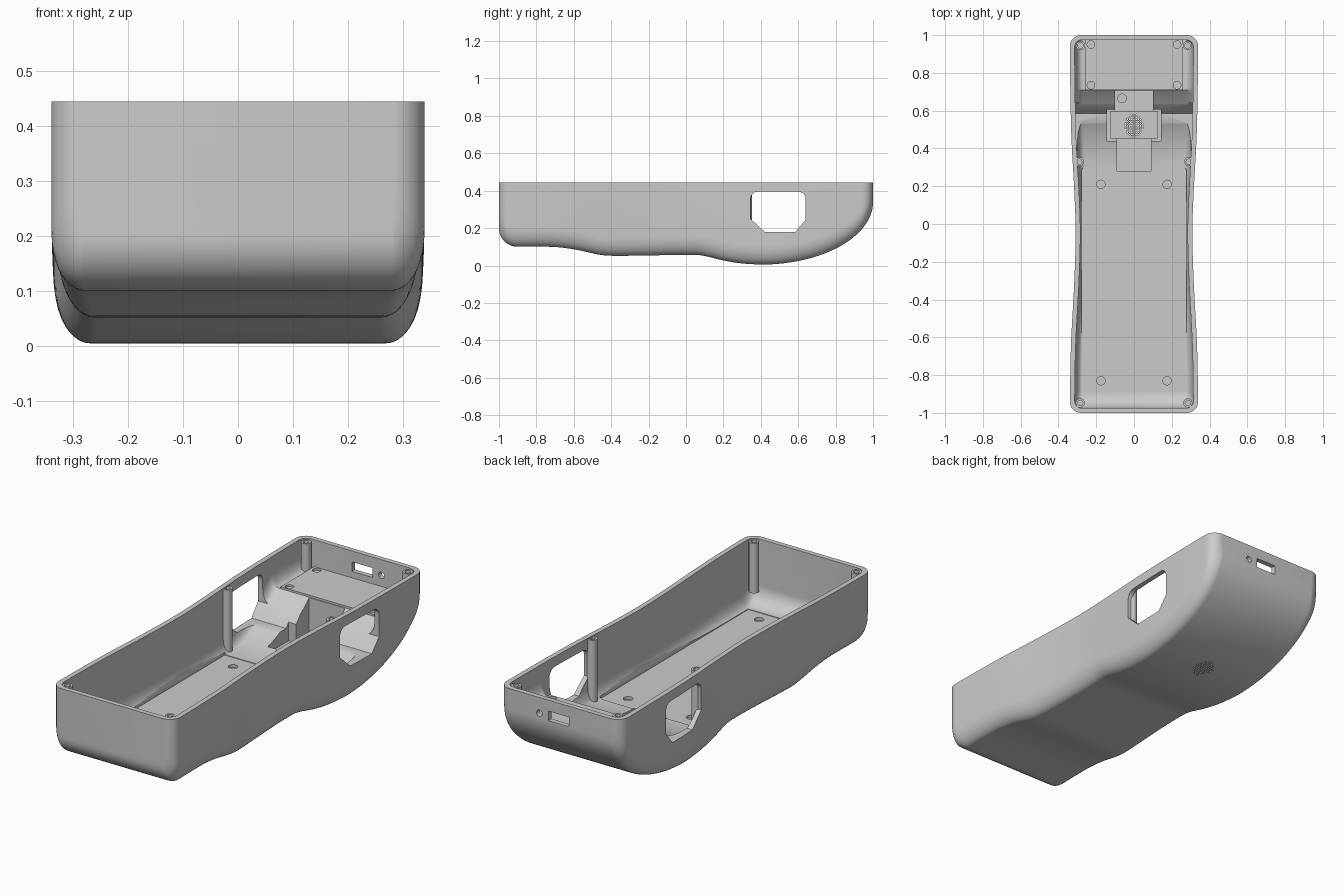
import bpy, bmesh
from math import cos, sin, pi, sqrt, radians

if "Cube" in bpy.data.objects:
    bpy.data.objects.remove(bpy.data.objects["Cube"])

grey = bpy.data.materials.new("case grey")
grey.use_nodes = True
grey.diffuse_color = (0.6, 0.6, 0.6, 1)
grey.node_tree.nodes["Principled BSDF"].inputs["Base Color"].default_value = (0.6, 0.6, 0.6, 1)

RIM = 0.445
WALL = 0.025
KEEL = [(-1, .1), (-.72, .1), (-.6, .087), (-.45, .056), (-.35, .052),
        (0, .057), (.08, .055), (.2, .027), (.3, .011), (.4, .005)]
WAIST = [(-1, .34), (-.65, .334), (-.3, .316), (-.05, .309), (.15, .315), (.45, .331), (.7, .337), (1, .34)]


def smooth(table, t):
    """Cubic interpolation through a table of points."""
    n = len(table)
    t = min(max(t, table[0][0]), table[-1][0])
    i = max(k for k in range(n - 1) if table[k][0] <= t)

    def slope(k):
        a, b = table[max(k - 1, 0)], table[min(k + 1, n - 1)]
        return (b[1] - a[1]) / (b[0] - a[0])
    (x0, y0), (x1, y1) = table[i], table[i + 1]
    h = x1 - x0
    u = (t - x0) / h
    return (y0 * (1 + 2 * u) * (1 - u) ** 2 + y1 * u * u * (3 - 2 * u)
            + h * u * (1 - u) * (slope(i) * (1 - u) - slope(i + 1) * u))


def arc(u):
    return 1 - sqrt(max(0, 1 - min(u, 1) ** 2))


def outer_floor(y):
    if y > .4:
        return .005 + .335 * arc((y - .4) / .6)
    return smooth(KEEL, y) + .1 * arc(max(0, (-.9 - y) / .1))


def inner_floor(y):
    if y > .29:
        return .125 + .175 * min(1, (y - .29) / .42) ** 2.2
    return .125 + .085 * arc(max(0, (-.89 - y) / .085))


def finish(name, bm):
    bmesh.ops.recalc_face_normals(bm, faces=bm.faces[:])
    mesh = bpy.data.meshes.new(name)
    bm.to_mesh(mesh)
    bm.free()
    mesh.materials.append(grey)
    obj = bpy.data.objects.new(name, mesh)
    bpy.context.scene.collection.objects.link(obj)
    return obj


def loft(name, end, inset, floor, top, rx, rz):
    """Trough-shaped solid with rounded plan corners and lower edges."""
    kinks = [k for k in (-.89, .29, .71)]
    stations = sorted([-end * cos(pi * i / 110) for i in range(111)] + kinks)
    bm = bmesh.new()
    rings = []
    for y in stations:
        d = end - abs(y)
        s = max(.04, sqrt(max(0, 1 - max(0, 1 - d / rx) ** 2)))
        core = smooth(WAIST, y) - inset - rx
        z = floor(y)
        lift = min(rz, (top - z) * .9)
        half = [(core + rx * s * cos(a), z + lift * (1 - sin(a)))
                for a in [pi / 2 * k / 10 for k in range(11)]]
        half = [(half[0][0], top)] + half
        ring = half + [(-x, h) for x, h in reversed(half)]
        rings.append([bm.verts.new((x, y, h)) for x, h in ring])
    for a, b in zip(rings, rings[1:]):
        for i in range(len(a)):
            j = (i + 1) % len(a)
            bm.faces.new((a[i], a[j], b[j], b[i]))
    bm.faces.new(rings[0])
    bm.faces.new(rings[-1])
    return finish(name, bm)


def add_prism(bm, outline, axis, lo, hi):
    place = {"x": lambda p, h: (h, p[0], p[1]),
             "y": lambda p, h: (p[0], h, p[1]),
             "z": lambda p, h: (p[0], p[1], h)}[axis]
    a = [bm.verts.new(place(p, lo)) for p in outline]
    b = [bm.verts.new(place(p, hi)) for p in outline]
    bm.faces.new(a)
    bm.faces.new(b)
    for i in range(len(a)):
        j = (i + 1) % len(a)
        bm.faces.new((a[i], a[j], b[j], b[i]))


def rect(x0, x1, y0, y1):
    return [(x0, y0), (x1, y0), (x1, y1), (x0, y1)]


def circle(x, y, r, n=24):
    return [(x + r * cos(2 * pi * i / n), y + r * sin(2 * pi * i / n)) for i in range(n)]


def prisms(name, parts):
    bm = bmesh.new()
    for part in parts:
        add_prism(bm, *part)
    return finish(name, bm)


def cut(obj, cutter):
    cutter.hide_render = True
    mod = obj.modifiers.new("cut", "BOOLEAN")
    mod.operation = "DIFFERENCE"
    mod.solver = "EXACT"
    mod.object = cutter
    bpy.context.view_layer.objects.active = obj
    bpy.ops.object.modifier_apply(modifier=mod.name)
    bpy.data.objects.remove(cutter)


def shade(obj):
    bpy.ops.object.select_all(action="DESELECT")
    obj.select_set(True)
    bpy.context.view_layer.objects.active = obj
    bpy.ops.object.shade_smooth_by_angle(angle=radians(32))


# Hollow shell
shell = loft("case_shell", 1, 0, outer_floor, RIM, .06, .1)
cut(shell, loft("cavity", 1 - WALL, WALL, inner_floor, .55, .04, .08))

# Battery bay and the stepped recesses behind it
for x, y0, y1, z in [(.277, -.89, .29, .122), (.09, .28, .455, .085),
                     (.142, .44, .605, .11), (.125, .455, .595, .05),
                     (.1, .59, .708, .08)]:
    cut(shell, prisms("recess", [(rect(-x, x, y0, y1), "z", z, .42)]))

# Side windows, rounded above and chamfered below
window = [(.42, .18), (.585, .18), (.64, .245)]
window += [(.60 + .04 * cos(a), .355 + .04 * sin(a)) for a in [pi / 12 * k for k in range(7)]]
window += [(.385 + .04 * cos(a), .355 + .04 * sin(a)) for a in [pi / 2 + pi / 12 * k for k in range(7)]]
window += [(.345, .25)]
cut(shell, prisms("window", [(window, "x", -.5, .5)]))

# Port and indicator hole in the back wall
cut(shell, prisms("port", [(rect(-.05, .065, .342, .39), "y", .9, 1.1),
                           (circle(.115, .366, .016), "y", .9, 1.1)]))

# Speaker grille
step = .0115
dots = [(i * step, j * step) for i in range(-4, 5) for j in range(-5, 6)
        if (i * step / .048) ** 2 + (j * step / .06) ** 2 < 1]
cut(shell, prisms("grille", [(circle(x, .52 + y, .0037, 8), "z", -.1, .1) for x, y in dots]))

# Screw holes in the battery bay and small recess
spots = [(s * .175, y) for s in (-1, 1) for y in (-.83, .21)]
cut(shell, prisms("bay_holes", [(circle(x, y, .022), "z", .108, .2) for x, y in spots]
                  + [(circle(-.063, .665, .023), "z", .068, .2)]))
shade(shell)

# Raised board mount at the back, with four screw holes
mount = prisms("board_mount", [(rect(-.26, .26, .71, .98), "z", .285, .31)])
cut(mount, prisms("mount_holes", [(circle(s * .228, y, .02), "z", .2, .4)
                                  for s in (-1, 1) for y in (.735, .95)]))
shade(mount)


def post(name, x, y, base, r=.024, bore=.014):
    bm = bmesh.new()
    n = 24
    profile = [(r, base), (r, RIM - .004), (bore, RIM - .004), (bore, RIM - .1)]
    rings = [[bm.verts.new((px, py, z)) for px, py in circle(x, y, q, n)] for q, z in profile]
    for a, b in zip(rings, rings[1:]):
        for i in range(n):
            j = (i + 1) % n
            bm.faces.new((a[i], a[j], b[j], b[i]))
    bm.faces.new(rings[0])
    bm.faces.new(rings[-1])
    shade(finish(name, bm))


# Screw posts along the walls
for side, s in (("left", 1), ("right", -1)):
    post("front_post_" + side, s * .285, -.947, .19)
    post("middle_post_" + side, s * .29, .33, .11)
    post("back_post_" + side, s * .283, .945, .3)
